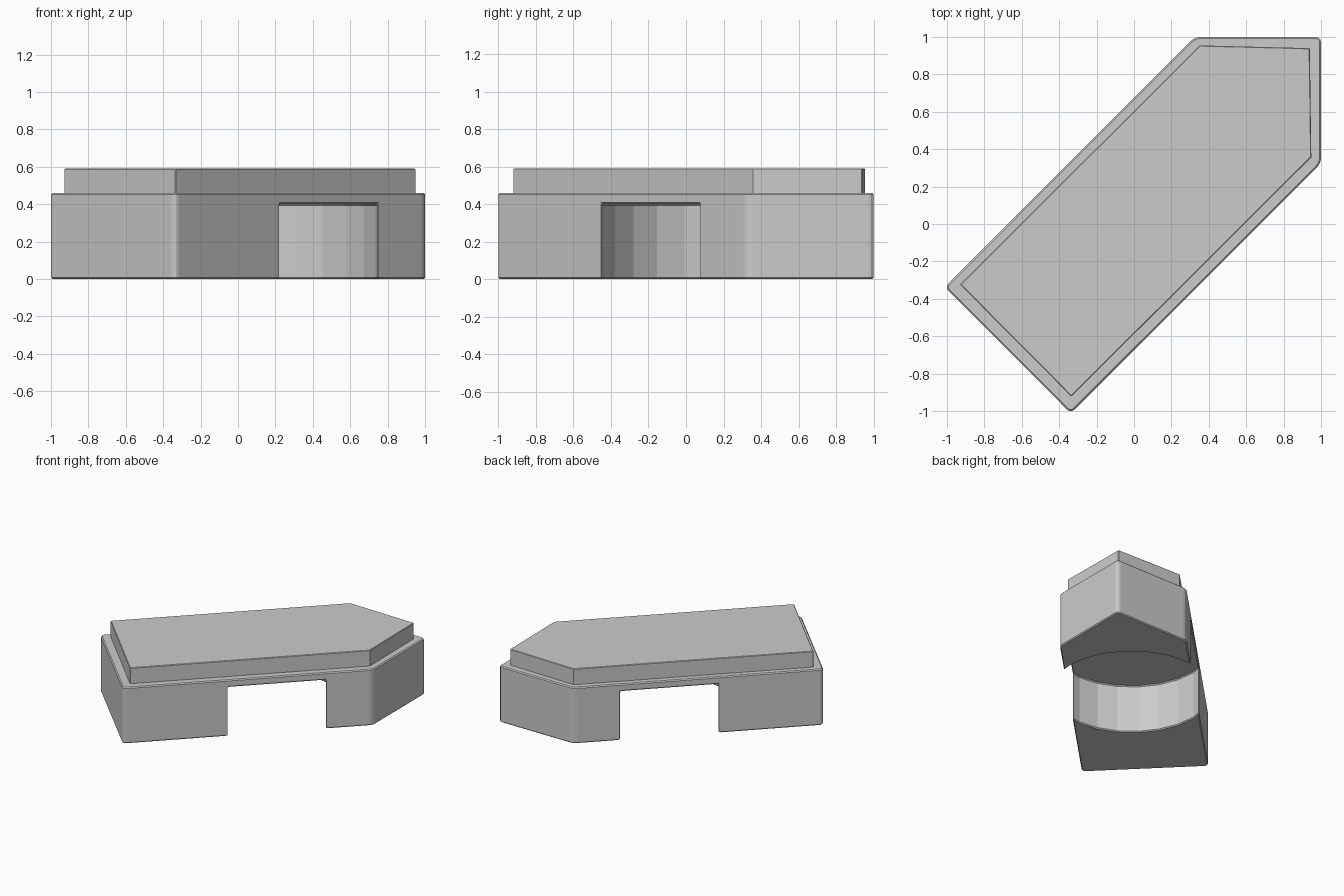
import bpy, bmesh, math

if "Cube" in bpy.data.objects:
    bpy.data.objects.remove(bpy.data.objects["Cube"])


def prism(name, outline, z0, z1, corner=0.0):
    """Vertical prism from a plan outline, optionally with rounded upright corners."""
    bm = bmesh.new()
    base = bm.faces.new([bm.verts.new((x, y, z0)) for x, y in outline])
    geom = bmesh.ops.extrude_face_region(bm, geom=[base])["geom"]
    top = [v for v in geom if isinstance(v, bmesh.types.BMVert)]
    bmesh.ops.translate(bm, verts=top, vec=(0, 0, z1 - z0))
    if corner:
        uprights = [e for e in bm.edges
                    if abs(e.verts[0].co.z - e.verts[1].co.z) > 1e-4]
        bmesh.ops.bevel(bm, geom=uprights, offset=corner, segments=3,
                        profile=0.5, affect='EDGES')
    bmesh.ops.recalc_face_normals(bm, faces=bm.faces)
    mesh = bpy.data.meshes.new(name)
    bm.to_mesh(mesh)
    bm.free()
    obj = bpy.data.objects.new(name, mesh)
    bpy.context.collection.objects.link(obj)
    return obj


def soften(obj, width):
    mod = obj.modifiers.new("edge_bevel", 'BEVEL')
    mod.width = width
    mod.segments = 1
    mod.limit_method = 'ANGLE'
    mod.angle_limit = math.radians(50)


# Lower body: house-shaped plan laid on the diagonal
body = prism("lower_body",
             [(-1.012, -0.338), (-0.338, -1.012), (1.0, 0.325), (1.0, 1.0), (0.325, 1.0)],
             0.0, 0.46, corner=0.028)

# Round recess cut through the underside, open on both long sides
recess_centre = 0.21 / math.sqrt(2)
bpy.ops.mesh.primitive_cylinder_add(vertices=24, radius=0.607, depth=0.8,
                                    location=(recess_centre, recess_centre, 0.0),
                                    rotation=(0, 0, math.radians(45)))
cutter = bpy.context.object
cutter.name = "recess_cutter"
cutter.hide_render = True
cutter.hide_set(True)
cut = body.modifiers.new("recess", 'BOOLEAN')
cut.operation = 'DIFFERENCE'
cut.solver = 'EXACT'
cut.object = cutter
soften(body, 0.008)

# Upper plate: slightly inset, sharp corners
plate = prism("upper_plate",
              [(-0.93, -0.323), (-0.335, -0.922), (0.948, 0.357), (0.94, 0.94), (0.353, 0.955)],
              0.45, 0.59)
soften(plate, 0.004)
